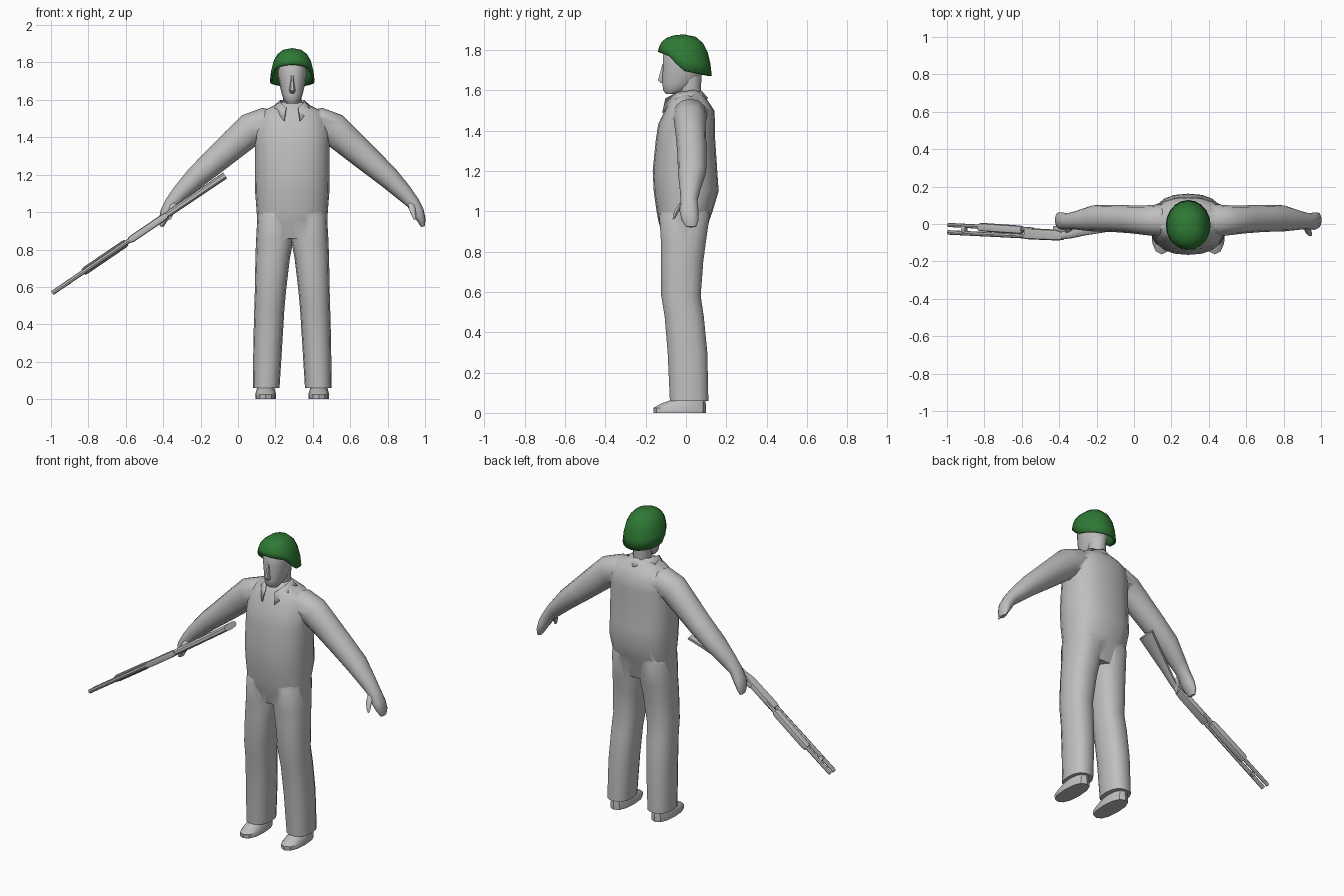
import bpy, bmesh, math
from mathutils import Vector

if "Cube" in bpy.data.objects:
    bpy.data.objects.remove(bpy.data.objects["Cube"])

CX = 0.29  # body centre line


def material(name, rgb):
    m = bpy.data.materials.new(name)
    m.diffuse_color = (*rgb, 1)
    m.use_nodes = True
    m.node_tree.nodes["Principled BSDF"].inputs["Base Color"].default_value = m.diffuse_color
    return m


GREY = material("light grey", (0.52, 0.52, 0.52))
GREEN = material("helmet green", (0.028, 0.19, 0.035))


def finish(name, bm, mat=GREY, angle=50):
    bmesh.ops.recalc_face_normals(bm, faces=bm.faces)
    me = bpy.data.meshes.new(name)
    bm.to_mesh(me)
    bm.free()
    me.materials.append(mat)
    ob = bpy.data.objects.new(name, me)
    bpy.context.collection.objects.link(ob)
    smooth(ob, angle)
    return ob


def smooth(ob, angle):
    bpy.ops.object.select_all(action='DESELECT')
    ob.select_set(True)
    bpy.context.view_layer.objects.active = ob
    bpy.ops.object.shade_smooth_by_angle(angle=math.radians(angle))


def sgnpow(v, p):
    return math.copysign(abs(v) ** p, v)


def loft(name, rings, n=14, power=2.4, mat=GREY, angle=50):
    """Skin rounded rings, each given as centre, half axis a, half axis b."""
    bm = bmesh.new()
    loops = []
    for c, a, b in rings:
        c, a, b = Vector(c), Vector(a), Vector(b)
        loop = []
        for i in range(n):
            t = 2 * math.pi * i / n
            loop.append(bm.verts.new(c + a * sgnpow(math.cos(t), 2 / power)
                                     + b * sgnpow(math.sin(t), 2 / power)))
        loops.append(loop)
    for p, q in zip(loops, loops[1:]):
        for i in range(n):
            j = (i + 1) % n
            bm.faces.new((p[i], p[j], q[j], q[i]))
    bm.faces.new(loops[0])
    bm.faces.new(loops[-1])
    return finish(name, bm, mat, angle)


def upright(name, rows, **kw):
    """Rows of z, x min, x max, y front, y back."""
    return loft(name, [((CX + (x0 + x1) / 2, (y0 + y1) / 2, z),
                        ((x1 - x0) / 2, 0, 0), (0, (y1 - y0) / 2, 0))
                       for z, x0, x1, y0, y1 in rows], **kw)


# torso
torso = upright("jacket_and_trousers", [
    (z, -w, w, f, b) for z, w, f, b in [
        (.86, .17, -.11, .09), (.95, .188, -.137, .115), (1.0, .19, -.146, .132),
        (1.1, .198, -.16, .162), (1.2, .2, -.165, .155), (1.35, .2, -.15, .145),
        (1.43, .198, -.138, .145), (1.5, .185, -.105, .14),
        (1.545, .15, -.085, .11), (1.575, .085, -.06, .085), (1.59, .055, -.045, .072)]],
    n=20)

limbs = []
for s, side in ((1, "left"), (-1, "right")):
    # trouser leg
    rows = [(.06, .068, .21, -.082, .113), (.3, .053, .208, -.093, .108),
            (.48, .042, .203, -.108, .09), (.58, .033, .2, -.125, .075),
            (.75, .013, .197, -.127, .088), (.84, -.004, .194, -.126, .1),
            (.98, -.012, .186, -.135, .12), (1.05, .01, .16, -.1, .1)]
    limbs.append(upright(side + "_leg", [
        (z, min(s * a, s * b), max(s * a, s * b), f, k) for z, a, b, f, k in rows], n=14))

    # sleeve and hand: x, z, half thickness, y centre, half depth
    path = [(.06, 1.465, .07, .02, .07), (.15, 1.475, .083, .02, .085),
            (.22, 1.445, .088, .02, .08), (.305, 1.37, .08, .025, .075),
            (.41, 1.277, .07, .03, .072), (.51, 1.19, .06, .03, .07),
            (.6, 1.1, .046, .02, .05), (.645, 1.05, .036, .015, .042),
            (.673, 1.0, .033, .015, .047), (.692, .955, .022, .02, .042),
            (.698, .922, .01, .025, .025)]
    rings = []
    for i, (x, z, r, y, d) in enumerate(path):
        p, q = path[max(i - 1, 0)], path[min(i + 1, len(path) - 1)]
        dx, dz = q[0] - p[0], q[1] - p[1]
        l = math.hypot(dx, dz)
        rings.append(((CX + s * x, y, z), (-s * dz / l * r, 0, dx / l * r), (0, d, 0)))
    limbs.append(loft(side + "_arm", rings, n=12, power=2.1))

    # thumb
    loft(side + "_thumb", [
        ((CX + s * x, y, z), (r, 0, 0), (0, r, r * .5)) for x, y, z, r in
        [(.635, -.005, 1.06, .018), (.64, -.035, 1.02, .018),
         (.65, -.052, .985, .013), (.655, -.06, .962, .006)]], n=8, power=2)

    # shoe with a flat sole
    upright(side + "_shoe", [
        (z, s * .142 - w, s * .142 + w, f, b) for z, w, f, b in
        [(0, .055, -.16, .1), (.025, .056, -.162, .1), (.045, .05, -.125, .098),
         (.065, .045, -.07, .095), (.1, .04, -.04, .09)]], n=12, angle=40)

# weld the limbs to the torso
for limb in limbs:
    mod = torso.modifiers.new("weld", 'BOOLEAN')
    mod.operation = 'UNION'
    mod.solver = 'EXACT'
    mod.object = limb
    bpy.context.view_layer.objects.active = torso
    bpy.ops.object.modifier_apply(modifier=mod.name)
    bpy.data.objects.remove(limb)
smooth(torso, 65)

# neck, head and nose
upright("neck", [(1.53, -.05, .05, -.04, .075), (1.6, -.05, .05, -.04, .073),
                 (1.7, -.055, .055, -.04, .08)], n=12, power=2)
upright("head", [(z, -w, w, f, b) for z, w, f, b in [
    (1.582, .03, -.1, -.035), (1.6, .045, -.115, 0), (1.63, .056, -.118, .04),
    (1.67, .065, -.118, .075), (1.72, .075, -.117, .088),
    (1.78, .077, -.115, .09), (1.83, .06, -.09, .07)]], n=14, power=2.2)
upright("nose", [(1.635, -.012, .012, -.125, -.1), (1.65, -.017, .017, -.142, -.1),
                 (1.69, -.011, .011, -.129, -.1), (1.73, -.008, .008, -.118, -.1)],
        n=6, power=2)

# open collar, one strip for each side
bm = bmesh.new()
top = [(0, .075, 1.6), (.062, .03, 1.6), (.066, -.04, 1.59), (.035, -.102, 1.56)]
low = [(0, .11, 1.56), (.1, .03, 1.568), (.1, -.055, 1.55), (.045, -.118, 1.49)]
for s in (1, -1):
    t, l = [[bm.verts.new((CX + s * x, y, z)) for x, y, z in row] for row in (top, low)]
    for i in range(3):
        face = (t[i], t[i + 1], l[i + 1], l[i])
        bm.faces.new(face if s > 0 else face[::-1])
bmesh.ops.remove_doubles(bm, verts=bm.verts, dist=.0005)
collar = finish("collar", bm)
collar.modifiers.new("cloth", 'SOLIDIFY').thickness = .008


# helmet with a rim raised over the face and lowered behind the ears
def rim(y):
    pts = [(-.14, 1.79), (-.065, 1.76), (-.03, 1.7), (.13, 1.67)]
    for (a, za), (b, zb) in zip(pts, pts[1:]):
        if y <= b:
            return za + (zb - za) * max(0, (y - a) / (b - a))
    return pts[-1][1]


bm = bmesh.new()
loops = []
N = 20
for f, k in [(0, 1), (.3, .95), (.58, .85), (.8, .68), (.95, .42)]:
    loop = []
    for i in range(N):
        t = 2 * math.pi * i / N
        z0 = rim(-.006 + .134 * math.sin(t))
        loop.append(bm.verts.new((CX + .12 * k * math.cos(t),
                                  -.01 + .004 * k + .134 * k * math.sin(t),
                                  z0 + (1.875 - z0) * f)))
    loops.append(loop)
for p, q in zip(loops, loops[1:]):
    for i in range(N):
        j = (i + 1) % N
        bm.faces.new((p[i], p[j], q[j], q[i]))
tip = bm.verts.new((CX, -.012, 1.877))
for i in range(N):
    bm.faces.new((loops[-1][i], loops[-1][(i + 1) % N], tip))
helmet = finish("helmet", bm, GREEN)
helmet.modifiers.new("shell", 'SOLIDIFY').thickness = .012

# long gun, held on its side: t runs from muzzle to butt
U = Vector((.94, 0, .64)).normalized()
W = Vector((-U.z, 0, U.x))
MUZZLE = Vector((-.993, 0, .567))


def gun_part(name, rows, n=8, power=2):
    """Rows of t, y min, y max, half thickness."""
    loft(name, [(MUZZLE + U * t + Vector((0, (a + b) / 2, 0)),
                 W * w, (0, (b - a) / 2, 0)) for t, a, b, w in rows],
         n=n, power=power, angle=40)


gun_part("barrel", [(0, -.057, -.033, .012), (.56, -.08, -.055, .0125)])
gun_part("magazine_tube", [(.0, -.016, .006, .011), (.55, -.042, -.018, .012)])
gun_part("barrel_clamp", [(.09, -.057, .002, .013), (.115, -.058, .001, .013)])
gun_part("pump_grip", [(.2, -.036, .002, .018), (.22, -.04, .006, .021),
                       (.46, -.053, -.008, .021), (.48, -.05, -.012, .018)], power=3)
gun_part("receiver", [(.5, -.08, -.025, .016), (.52, -.082, -.022, .019),
                      (.7, -.088, -.03, .019), (.74, -.086, -.04, .016)], power=4)
gun_part("stock", [(.7, -.087, -.045, .015), (.8, -.076, -.034, .017),
                   (.88, -.062, -.006, .018), (1.0, -.047, .035, .018),
                   (1.118, -.032, .08, .019)], n=10, power=2.6)
gun_part("trigger_guard", [(.68, -.035, -.012, .006), (.76, -.045, -.008, .006)], power=4)
